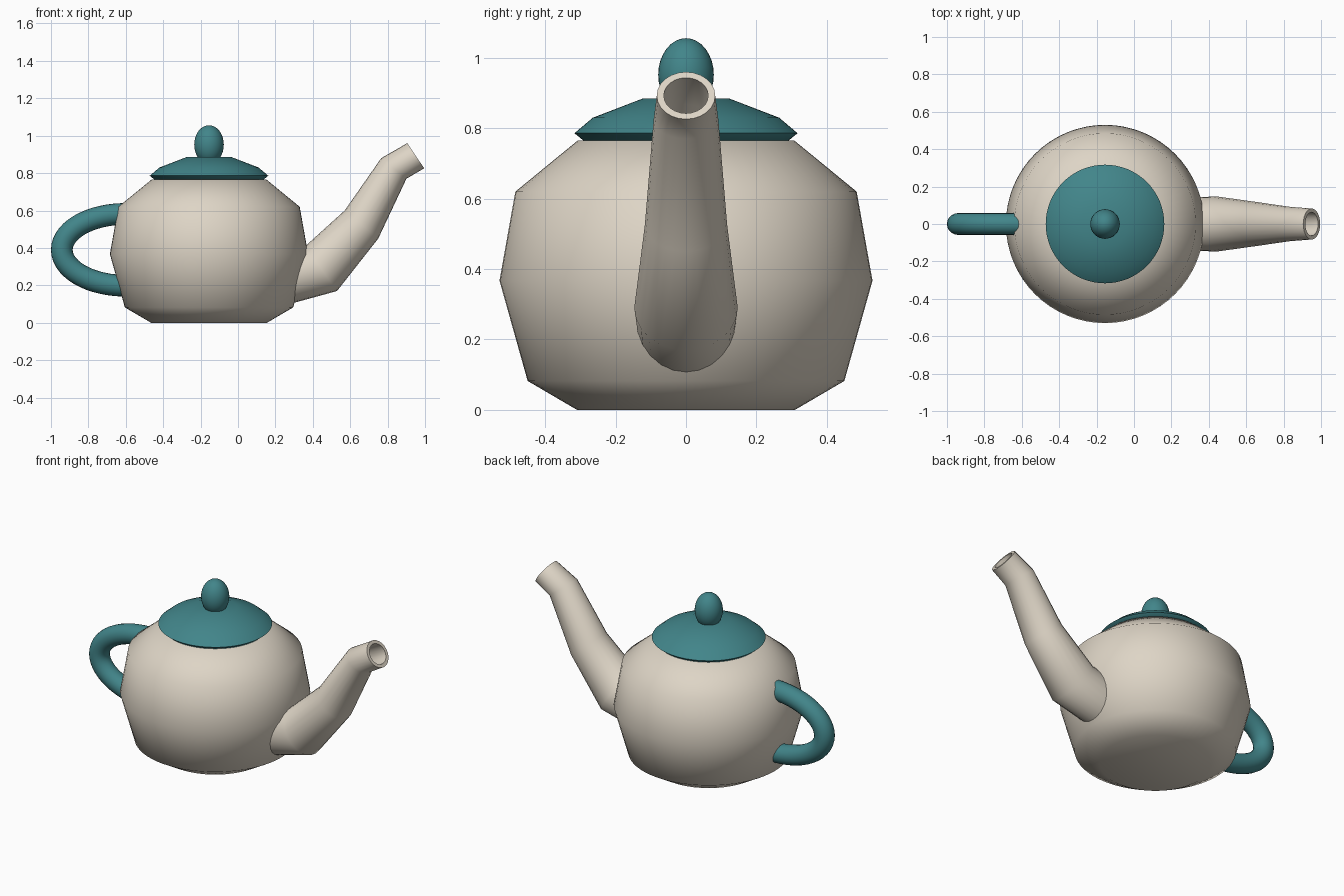
import bpy
import math
from mathutils import Vector

if "Cube" in bpy.data.objects:
    bpy.data.objects.remove(bpy.data.objects["Cube"])

CX = -0.155  # pot axis


def material(name, color):
    m = bpy.data.materials.new(name)
    m.diffuse_color = (*color, 1.0)
    m.use_nodes = True
    m.node_tree.nodes["Principled BSDF"].inputs["Base Color"].default_value = m.diffuse_color
    return m


cream = material("cream", (0.73, 0.665, 0.565))
teal = material("teal", (0.054, 0.235, 0.254))


def ring(center, tilt, radius, sides, width=None):
    """Circle whose axis lies in the xz plane, tilted up from +x by degrees."""
    a = math.radians(tilt)
    side, up = Vector((0, 1, 0)), Vector((-math.sin(a), 0, math.cos(a)))
    c = Vector(center)
    w = width or radius
    return [c + side * w * math.cos(t) + up * radius * math.sin(t)
            for t in (2 * math.pi * i / sides for i in range(sides))]


def loft(name, rings, mat, angle=65):
    """Skin a list of equal-sized rings and cap both ends."""
    n = len(rings[0])
    verts = [v for r in rings for v in r]
    faces = [(k * n + i, k * n + (i + 1) % n,
              (k + 1) * n + (i + 1) % n, (k + 1) * n + i)
             for k in range(len(rings) - 1) for i in range(n)]
    faces.append(tuple(reversed(range(n))))
    faces.append(tuple(range(len(verts) - n, len(verts))))
    me = bpy.data.meshes.new(name)
    me.from_pydata(verts, [], faces)
    ob = bpy.data.objects.new(name, me)
    bpy.context.collection.objects.link(ob)
    finish(ob, mat, angle)
    return ob


def finish(ob, mat, angle):
    ob.data.materials.append(mat)
    bpy.ops.object.select_all(action='DESELECT')
    ob.select_set(True)
    bpy.context.view_layer.objects.active = ob
    bpy.ops.object.shade_smooth_by_angle(angle=math.radians(angle))


def lathe(name, profile, mat):
    # a ring tilted by 90 degrees lies flat around the vertical axis
    return loft(name, [ring((CX, 0, z), 90, r, 64) for r, z in profile], mat)


# Body and lid, turned from faceted profiles
lathe("body", [(0.31, 0), (0.45, 0.082), (0.53, 0.367),
               (0.485, 0.62), (0.308, 0.765)], cream)
lathe("lid", [(0.29, 0.764), (0.317, 0.786), (0.265, 0.83),
              (0.122, 0.885)], teal)

# Egg-shaped lid knob
bpy.ops.mesh.primitive_uv_sphere_add(segments=32, ring_count=16, radius=1,
                                     location=(CX, 0, 0.952))
knob = bpy.context.object
knob.name = "lid_knob"
knob.scale = (0.079, 0.079, 0.104)
finish(knob, teal, 65)

# Handle: round tube along half an ellipse, ends buried in the body
handle = []
RX, RZ, HX, HZ = 0.342, 0.192, -0.6, 0.39
for i in range(33):
    t = math.radians(80 + 200 * i / 32)
    tilt = math.degrees(math.atan2(RZ * math.cos(t), -RX * math.sin(t)))
    handle.append(ring((HX + RX * math.cos(t), 0, HZ + RZ * math.sin(t)),
                       tilt, 0.058, 20))
loft("handle", handle, teal)

# Spout: bent tapering tube, then back inside to form the hollow mouth
outer = [(0.20, 0.235, 15, 0.15, 0.14), (0.445, 0.29, 35, 0.147, 0.147),
         (0.66, 0.525, 50, 0.117, 0.117), (0.833, 0.825, 51, 0.087, 0.092),
         (0.95, 0.893, 34, 0.081, 0.083)]
inner = [(x, z, a, r - 0.02, w - 0.02) for x, z, a, r, w in outer[:0:-1]]
loft("spout", [ring((x, 0, z), a, r, 24, w) for x, z, a, r, w in outer + inner],
     cream)
